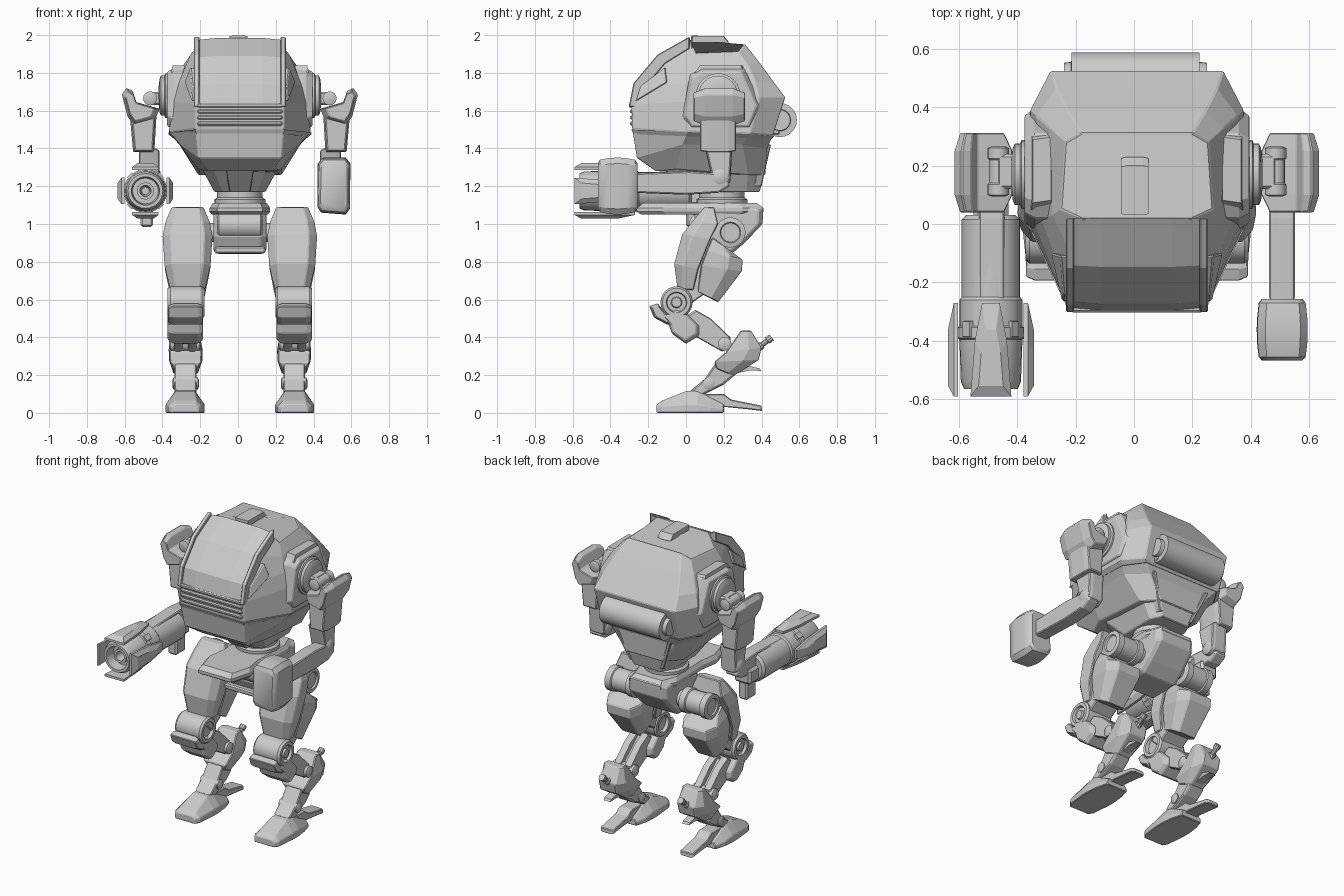
import bpy, math
from mathutils import Vector, Matrix


def loft(name, rings, mirror=False, bevel=0.0, smooth=False, mat=None):
    """Skin a list of equal-length rings and cap both ends."""
    n = len(rings[0])
    verts = [Vector(p) for r in rings for p in r]
    if mat:
        verts = [mat @ v for v in verts]
    faces = [tuple(range(n))[::-1], tuple(range(n * (len(rings) - 1), n * len(rings)))]
    for k in range(len(rings) - 1):
        a, b = k * n, (k + 1) * n
        faces += [(a + i, a + (i + 1) % n, b + (i + 1) % n, b + i) for i in range(n)]
    me = bpy.data.meshes.new(name)
    me.from_pydata(verts, [], faces)
    ob = bpy.data.objects.new(name, me)
    bpy.context.collection.objects.link(ob)
    for o in bpy.context.selected_objects:
        o.select_set(False)
    ob.select_set(True)
    bpy.context.view_layer.objects.active = ob
    bpy.ops.object.mode_set(mode='EDIT')
    bpy.ops.mesh.select_all(action='SELECT')
    bpy.ops.mesh.normals_make_consistent(inside=False)
    bpy.ops.object.mode_set(mode='OBJECT')
    if smooth:
        bpy.ops.object.shade_smooth_by_angle(angle=math.radians(35))
    if bevel:
        m = ob.modifiers.new("Bevel", 'BEVEL')
        m.width, m.segments = bevel, 1
        m.limit_method, m.angle_limit = 'ANGLE', math.radians(35)
    if mirror:
        ob.modifiers.new("Mirror", 'MIRROR')
    ob.location.x = .01      # body plane sits slightly off centre, balancing the gun
    return ob


def prism(name, pts, layers, axis='x', pivot=None, **kw):
    """Extrude a 2D profile along an axis; layers are (position, scale)."""
    c = pivot or (sum(p[0] for p in pts) / len(pts), sum(p[1] for p in pts) / len(pts))
    put = {'x': lambda a, b, t: (t, a, b), 'y': lambda a, b, t: (a, t, b),
           'z': lambda a, b, t: (a, b, t)}[axis]
    rings = [[put(c[0] + (a - c[0]) * s, c[1] + (b - c[1]) * s, t) for a, b in pts]
             for t, s in layers]
    return loft(name, rings, **kw)


def box(name, x, y, z, **kw):
    return prism(name, [(y[0], z[0]), (y[1], z[0]), (y[1], z[1]), (y[0], z[1])],
                 [(x[0], 1), (x[1], 1)], **kw)


def shell(name, cx, rows, **kw):
    """Armour shell: rows of (outer y, z, inner y, z, half width), outer corners cut."""
    rings = []
    for y0, z0, y1, z1, w in rows:
        ym, zm = y0 + (y1 - y0) * .35, z0 + (z1 - z0) * .35
        half = [(.68 * w, y0, z0), (w, ym, zm), (.95 * w, y1, z1)]
        rings.append([(cx + x, y, z) for x, y, z in half] + [(cx - x, y, z) for x, y, z in half[::-1]])
    return loft(name, rings, **kw)


def lathe(name, p, axis, prof, n=24, **kw):
    """Turn (distance, radius) pairs about an axis starting at p."""
    q = Vector(axis).to_track_quat('Z', 'Y').to_matrix()
    rings = [[Vector(p) + q @ Vector((r * math.cos(2 * math.pi * i / n),
              r * math.sin(2 * math.pi * i / n), t)) for i in range(n)] for t, r in prof]
    return loft(name, rings, smooth=True, **kw)


def sym(half):
    return list(half) + [(-x, y, z) for x, y, z in reversed(half)]


X, Y, Z = (1, 0, 0), (0, 1, 0), (0, 0, 1)

# --- torso hull: stacked eight-sided rings
loft("torso_hull", [sym(r) for r in (
    [(.17, -.16, 1.28), (.22, -.05, 1.29), (.22, .33, 1.26), (.13, .42, 1.26)],
    [(.22, -.26, 1.35), (.315, -.02, 1.42), (.32, .30, 1.42), (.23, .43, 1.40)],
    [(.235, -.285, 1.51), (.375, .01, 1.49), (.375, .34, 1.48), (.29, .46, 1.47)],
    [(.235, -.288, 1.63), (.35, .0, 1.65), (.365, .39, 1.67), (.295, .525, 1.67)],
    [(.225, -.262, 1.735), (.325, .01, 1.74), (.345, .37, 1.75), (.275, .465, 1.75)],
    [(.207, -.138, 1.875), (.29, .03, 1.83), (.30, .33, 1.84), (.235, .385, 1.86)],
    [(.19, .02, 1.98), (.26, .05, 1.90), (.245, .28, 1.91), (.19, .31, 1.955)])], bevel=.005)
loft("torso_taper", [sym(r) for r in (
    [(.09, .03, 1.17), (.135, .08, 1.17), (.135, .32, 1.17), (.10, .39, 1.17)],
    [(.14, -.08, 1.29), (.20, -.03, 1.29), (.20, .33, 1.29), (.13, .42, 1.29)])], bevel=.005)
loft("waist_front_rib", [sym([(.055, .0, 1.17), (.055, .1, 1.17)]),
                         sym([(.075, -.12, 1.29), (.075, .1, 1.29)])], bevel=.004)
loft("belly_split", [sym(r) for r in (
    [(.228, -.278, 1.475), (.355, .0, 1.465), (.355, .33, 1.455), (.275, .455, 1.45)],
    [(.238, -.289, 1.50), (.378, .008, 1.485), (.378, .342, 1.475), (.292, .465, 1.465)])])
# canopy, side windows, posts, sill and front slats
glass = [(-.297, 1.635), (-.273, 1.74), (-.147, 1.89), (.02, 1.985), (.02, 1.8), (-.12, 1.635)]
prism("canopy", glass, [(-.22, .97), (-.12, 1), (.12, 1), (.22, .97)], pivot=(.02, 1.64))
win = [(.245, -.265, 1.65), (.24, -.24, 1.73), (.25, -.11, 1.83), (.283, -.10, 1.75)]
loft("side_window", [[(x - .02, y, z) for x, y, z in win], [(x + .012, y, z) for x, y, z in win]], mirror=True, bevel=.005)
post = [(-.303, 1.62), (-.278, 1.745), (-.150, 1.897), (.02, 1.993), (.02, 1.93), (-.11, 1.85), (-.22, 1.72), (-.24, 1.62)]
prism("canopy_post", post, [(.215, 1), (.243, .99)], mirror=True, bevel=.004)
box("canopy_sill", (-.225, .225), (-.303, -.2), (1.617, 1.64), bevel=.006)
for i in range(3):
    box("front_slat", (-.225, .225), (-.296, -.25), (1.52 + .032 * i, 1.543 + .032 * i), bevel=.007)
prism("roof_hatch", [(.03, 1.96), (.03, 1.997), (.2, 1.995), (.23, 1.96)], [(-.055, .95), (-.035, 1), (.02, 1), (.04, .95)])
lathe("antenna", (.228, .03, 1.85), Z, [(0, .012), (.05, .01), (.055, .004), (.14, .003)], 8)
# rear drum
lathe("rear_drum", (-.25, .497, 1.55), X, [(0, .055), (.025, .058), (.026, .09), (.464, .09), (.465, .058), (.49, .055)], 24)
box("drum_mount", (-.22, .22), (.38, .5), (1.47, 1.63), bevel=.01)
loft("rear_strap", [[(.10, .40, 1.2), (.125, .40, 1.2), (.125, .36, 1.2), (.10, .36, 1.2)],
                    [(.19, .45, 1.42), (.215, .45, 1.42), (.215, .4, 1.42), (.19, .4, 1.42)]], mirror=True, bevel=.004)
# shoulder pods on the hull
prism("shoulder_pod", [(-.02, 1.56), (.02, 1.79), (.08, 1.825), (.31, 1.825), (.40, 1.62), (.35, 1.5), (.02, 1.5)],
      [(.2, 1), (.35, 1), (.385, .88)], mirror=True, bevel=.005)
prism("shoulder_cover", [(.29, .07), (.36, .06), (.36, .3), (.29, .31)], [(1.8, 1.1), (1.84, .9)], 'z', mirror=True)
lathe("shoulder_disc", (.345, .17, 1.68), X, [(0, .118), (.05, .118), (.055, .105), (.073, .105), (.08, .09), (.085, .05)], 24, mirror=True)

# --- arms, both sides
box("shoulder_link", (.41, .48), (.12, .24), (1.63, 1.70), mirror=True, bevel=.01)
lathe("shoulder_pin", (.475, .095, 1.665), Y, [(0, .025), (.005, .037), (.04, .037), (.045, .032), (.125, .032), (.13, .037), (.165, .037), (.17, .025)], 16, mirror=True)
prism("shoulder_guard", [(.568, 1.705), (.60, 1.72), (.625, 1.685), (.595, 1.57), (.56, 1.52), (.45, 1.55), (.425, 1.61), (.547, 1.645)],
      [(.04, .76), (.10, 1), (.25, 1), (.312, .76)], 'y', mirror=True, bevel=.004)
prism("upper_arm", [(.44, 1.6), (.585, 1.6), (.565, 1.38), (.453, 1.38)],
      [(.075, .84), (.115, 1), (.225, 1), (.265, .84)], 'y', pivot=(.51, 1.42), mirror=True, bevel=.005)
prism("elbow_fork", [(.10, 1.4), (.245, 1.4), (.235, 1.22), (.19, 1.20), (.14, 1.23)],
      [(.425, .9), (.445, 1), (.51, 1), (.535, .9)], mirror=True, bevel=.005)
lathe("elbow_joint", (.42, .18, 1.245), X, [(0, .03), (.01, .045), (.115, .045), (.125, .03)], 16, mirror=True)
prism("forearm", [(.23, 1.20), (.22, 1.265), (.02, 1.28), (-.27, 1.27), (-.27, 1.165), (.0, 1.155), (.17, 1.165)],
      [(.453, .95), (.467, 1), (.527, 1), (.541, .95)], mirror=True, bevel=.005)
# fist on one side
prism("fist", [(.41, 1.09), (.43, 1.06), (.56, 1.05), (.583, 1.08), (.585, 1.32), (.56, 1.352), (.44, 1.352), (.412, 1.32)],
      [(-.467, .8), (-.455, .92), (-.41, .98), (-.36, 1), (-.32, .98), (-.27, .92), (-.257, .8)], 'y', smooth=True)
# gun on the other side
gc = Vector((-.50, 0, 1.175))
lathe("gun_body", gc + Vector((0, .03, 0)), (0, -1, 0),
      [(0, .085), (.015, .1), (.28, .1), (.29, .108), (.38, .108), (.385, .115), (.42, .115), (.425, .108), (.57, .103),
       (.595, .092), (.595, .075), (.53, .068), (.53, .045), (.56, .045), (.56, .03), (.48, .02)], 28)
for k in range(4):
    m = Matrix.Translation(gc) @ Matrix.Rotation(k * math.pi / 2, 4, 'Y')
    prism("gun_fin", [(-.03, -.27), (.03, -.27), (.055, -.40), (.07, -.59), (-.07, -.59), (-.055, -.40)],
          [(.112, 1), (.127, 1), (.147, .6)], 'z', pivot=(0, -.5), mat=m)
    m2 = m @ Matrix.Rotation(math.pi / 4, 4, 'Y')
    prism("gun_rail", [(-.02, -.33), (.02, -.33), (.02, -.39), (-.02, -.39)], [(.1, 1), (.12, .85)], 'z', mat=m2)
box("gun_rear_clip", (-.525, -.46), (.0, .1), (.985, 1.16), bevel=.01)
box("gun_rear_mount", (-.56, -.44), (-.02, .12), (1.1, 1.2), bevel=.015)

# --- pelvis
lathe("waist_ring", (0, .19, 1.08), Z, [(0, .125), (.03, .135), (.05, .135), (.06, .12), (.11, .12)], 20)
prism("hip_plate", [(-.12, -.26), (.12, -.26), (.16, -.12), (.14, .0), (.15, .3), (.11, .41), (-.11, .41), (-.15, .3), (-.14, .0), (-.16, -.12)],
      [(1.05, .93), (1.065, 1), (1.085, 1), (1.11, .9)], 'z')
prism("pelvis_block", [(.04, 1.06), (.04, .93), (.08, .845), (.24, .84), (.31, .9), (.405, 1.0), (.41, 1.09), (.3, 1.11)],
      [(-.14, .86), (-.11, 1), (.11, 1), (.14, .86)], bevel=.006)
lathe("pelvis_roller", (-.12, .09, .995), X, [(0, .06), (.01, .075), (.23, .075), (.24, .06)], 16)
box("pelvis_lip", (-.135, .135), (.03, .2), (.845, .88), bevel=.008)
lathe("hip_axle", (.05, .235, .955), X, [(0, .05), (.14, .05)], 16, mirror=True)

# --- legs
lathe("hip_drum", (.165, .235, .955), X, [(0, .06), (.01, .08), (.05, .08), (.055, .072), (.155, .072), (.16, .08), (.20, .08), (.205, .055), (.195, .05)], 24, mirror=True)
shell("thigh_front", .277, [(-.045, .655, .04, .65, .092), (-.062, .79, .065, .76, .122), (-.02, .945, .13, .92, .132),
                            (.035, 1.015, .17, 1.0, .118), (.095, 1.088, .15, 1.09, .085)], mirror=True, bevel=.005)
prism("thigh_core", [(.12, 1.0), (.21, .95), (.2, .7), (.0, .56), (-.06, .62), (.02, .75)],
      [(.195, 1), (.36, 1)], mirror=True, bevel=.006)
shell("thigh_back", .277, [(.22, .87, .14, .93, .10), (.30, .81, .11, .86, .122), (.295, .75, .08, .78, .12),
                           (.17, .585, .06, .64, .088)], mirror=True, bevel=.005)
lathe("knee_joint", (.188, -.05, .585), X, [(.02, .03), (.02, .05), (0, .055), (0, .075), (.012, .085), (.18, .085),
      (.194, .075), (.194, .055), (.178, .05), (.178, .03), (.19, .025)], 24, mirror=True)
prism("knee_guard", [(-.195, .565), (-.17, .505), (-.095, .465), (-.06, .49), (-.11, .53), (-.15, .58)],
      [(.195, .8), (.22, 1), (.35, 1), (.38, .8)], mirror=True, bevel=.004)
prism("shin_block", [(-.14, .52), (-.09, .465), (-.075, .42), (.0, .365), (.07, .41), (.07, .46), (.0, .53), (-.05, .55)],
      [(.195, .82), (.22, 1), (.355, 1), (.382, .82)], mirror=True, bevel=.006)
for x0 in (.23, .305):
    prism("shin_strut", [(-.02, .50), (.05, .545), (.13, .5), (.235, .40), (.235, .345), (.19, .325), (.04, .41)],
          [(x0, .93), (x0 + .01, 1), (x0 + .035, 1), (x0 + .045, .93)], mirror=True)
prism("shin_core", [(.0, .48), (.05, .52), (.21, .38), (.2, .35), (.04, .43)], [(.26, 1), (.32, 1)], mirror=True)
lathe("heel_joint", (.205, .205, .365), X, [(0, .02), (.008, .036), (.162, .036), (.17, .02)], 16, mirror=True)
shell("lower_leg", .287, [(.345, .435, .29, .435, .07), (.40, .345, .21, .32, .09), (.385, .28, .15, .27, .088),
                          (.25, .195, .16, .235, .065)], mirror=True, bevel=.005)
prism("ankle_strut", [(.16, .27), (.26, .2), (.2, .15), (.08, .09), (.02, .115), (.1, .18)],
      [(.23, .9), (.245, 1), (.33, 1), (.345, .9)], mirror=True, bevel=.005)
lathe("heel_spur", (.287, .34, .31), (0, .78, .62), [(0, .022), (.08, .022), (.082, .015), (.115, .015), (.117, .021), (.145, .021)], 10, mirror=True)
prism("rear_hook", [(.33, .25), (.39, .235), (.40, .222), (.34, .225), (.27, .21)], [(.262, 1), (.312, 1)], mirror=True)
lathe("ankle_joint", (.217, .12, .155), X, [(0, .02), (.006, .032), (.134, .032), (.14, .02)], 16, mirror=True)
# foot: chamfered toe slab built front to back, and a heel spur
toe = [(-.155, .07, .055, .03, .045), (-.125, .09, .06, .035, .065), (.0, .103, .05, .045, .115), (.06, .103, .05, .045, .12),
       (.13, .095, .055, .03, .08), (.2, .075, .055, .025, .045)]
loft("foot_toe", [[(.29 + s * x, y, z) for s, x, z in ((1, wb, 0), (1, wb, zm), (1, wt, zt), (-1, wt, zt), (-1, wb, zm), (-1, wb, 0))]
                  for y, wb, wt, zm, zt in toe], mirror=True, bevel=.004)
prism("foot_heel", [(.04, .1), (.2, .1), (.24, .07), (.40, .038), (.402, .01), (.34, .018), (.22, .03), (.1, .03)],
      [(.243, .95), (.258, 1), (.322, 1), (.337, .95)], mirror=True, bevel=.004)
